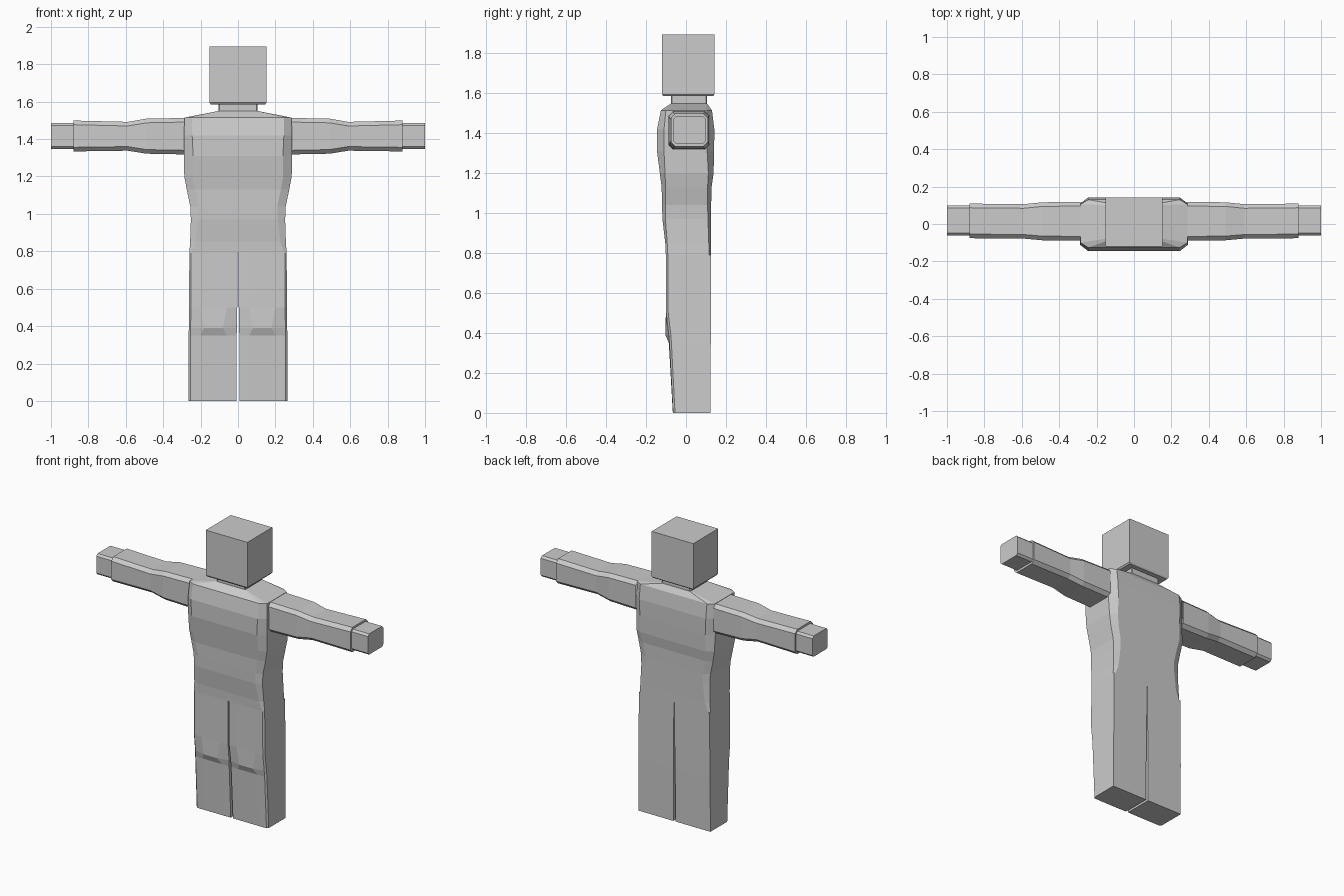
import bpy, bmesh

if "Cube" in bpy.data.objects:
    bpy.data.objects.remove(bpy.data.objects["Cube"])

grey = bpy.data.materials.new("plain grey")
grey.diffuse_color = (0.6, 0.6, 0.6, 1)
grey.use_nodes = True
grey.node_tree.nodes["Principled BSDF"].inputs["Base Color"].default_value = grey.diffuse_color


def loft(name, rings, start=True, end=True, mirror=False):
    """Skin a list of equal-length point rings, flat shaded."""
    bm = bmesh.new()
    loops = [[bm.verts.new(p) for p in ring] for ring in rings]
    n = len(loops[0])
    for a, b in zip(loops, loops[1:]):
        for i in range(n):
            j = (i + 1) % n
            bm.faces.new((a[i], a[j], b[j], b[i]))
    if start:
        bm.faces.new(loops[0][::-1])
    if end:
        bm.faces.new(loops[-1])
    bmesh.ops.recalc_face_normals(bm, faces=bm.faces)
    mesh = bpy.data.meshes.new(name)
    bm.to_mesh(mesh)
    bm.free()
    mesh.materials.append(grey)
    obj = bpy.data.objects.new(name, mesh)
    bpy.context.collection.objects.link(obj)
    if mirror:
        obj.modifiers.new("mirror", 'MIRROR')
    return obj


def cut_rect(a0, a1, b0, b1, ca, cb):
    """Rectangle with chamfered corners, counter-clockwise."""
    return [(a0 + ca, b0), (a1 - ca, b0), (a1, b0 + cb), (a1, b1 - cb),
            (a1 - ca, b1), (a0 + ca, b1), (a0, b1 - cb), (a0, b0 + cb)]


# torso: height, half width, front, back, corner cut in x and y
torso_rows = [
    (0.79, 0.260, -0.101, 0.124, 0.010, 0.010),
    (0.85, 0.256, -0.104, 0.124, 0.030, 0.010),
    (0.97, 0.252, -0.118, 0.125, 0.040, 0.015),
    (1.04, 0.255, -0.120, 0.126, 0.045, 0.018),
    (1.13, 0.274, -0.122, 0.128, 0.045, 0.020),
    (1.20, 0.287, -0.131, 0.138, 0.045, 0.026),
    (1.31, 0.290, -0.145, 0.141, 0.050, 0.035),
    (1.42, 0.290, -0.145, 0.142, 0.045, 0.035),
    (1.515, 0.285, -0.126, 0.130, 0.040, 0.025),
    (1.55, 0.105, -0.075, 0.105, 0.005, 0.005),
]
loft("torso", [[(x, y, z) for x, y in cut_rect(-w, w, f, b, cx, cy)]
               for z, w, f, b, cx, cy in torso_rows], start=False, end=False)

# neck and head blocks
loft("neck", [[(x, y, z) for x, y in cut_rect(-0.105, 0.105, -0.075, 0.105, 0.005, 0.005)]
              for z in (1.548, 1.588)], start=False, end=False)


def box_ring(w, f, b, z):
    return [(-w, f, z), (w, f, z), (w, b, z), (-w, b, z)]


loft("head", [box_ring(0.146, -0.113, 0.136, 1.586), box_ring(0.153, -0.12, 0.142, 1.595),
              box_ring(0.153, -0.12, 0.142, 1.895)])

# legs: height, inner x, outer x, front beside knee, front at knee, back
leg_rows = [
    (0.0, 0.008, 0.265, -0.065, -0.066, 0.122),
    (0.35, 0.007, 0.264, -0.083, -0.086, 0.124),
    (0.39, 0.006, 0.263, -0.086, -0.103, 0.124),
    (0.50, 0.004, 0.262, -0.099, -0.101, 0.124),
    (0.79, 0.003, 0.260, -0.101, -0.101, 0.124),
]
leg = []
for z, i, o, side, knee, back in leg_rows:
    s = 0.02 if z == 0.39 else 0.0   # knee ledge narrows at its lip
    leg.append([(i, side, z), (0.06 + s, knee, z), (0.20 - s, knee, z), (o - 0.01, side, z),
                (o, side + 0.01, z), (o, back, z), (i, back, z)])
loft("leg", leg, end=False, mirror=True)

# arms: x, front, back, bottom, top
arm_rows = [
    (0.285, -0.088, 0.118, 1.318, 1.513),
    (0.49, -0.087, 0.116, 1.322, 1.509),
    (0.59, -0.078, 0.106, 1.338, 1.492),
    (0.88, -0.076, 0.109, 1.334, 1.499),
]
loft("arm", [[(x, y, z) for y, z in cut_rect(f, b, lo, hi, 0.022, 0.022)]
             for x, f, b, lo, hi in arm_rows], start=False, mirror=True)

# hands
loft("hand", [[(x, y, z) for y, z in cut_rect(-0.062, 0.099, 1.348, 1.486, 0.013, 0.013)]
              for x in (0.875, 1.0)], start=False, mirror=True)
